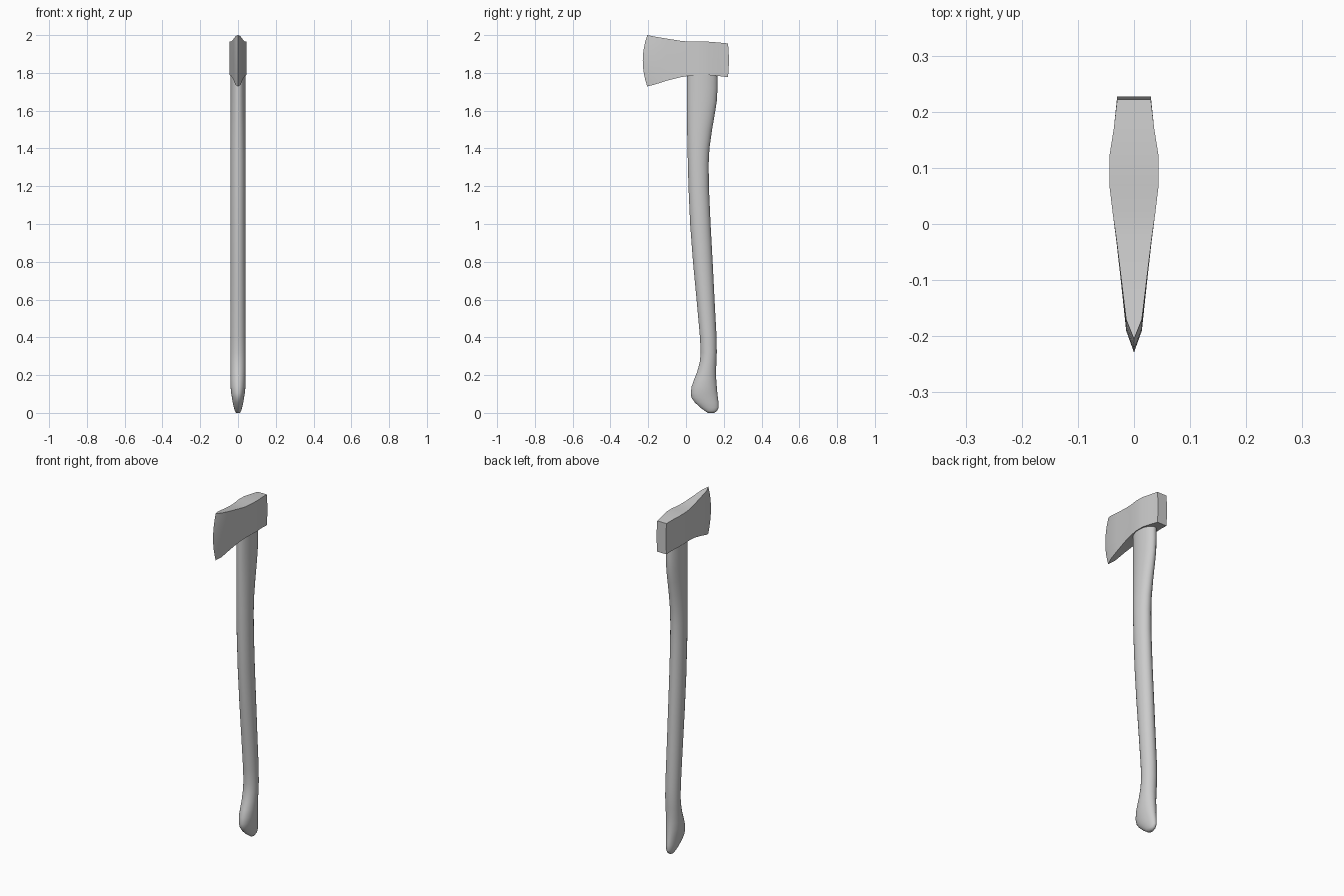
import bpy, bmesh, math


def finish(name, bm, angle):
    bmesh.ops.recalc_face_normals(bm, faces=bm.faces[:])
    mesh = bpy.data.meshes.new(name)
    bm.to_mesh(mesh)
    bm.free()
    ob = bpy.data.objects.new(name, mesh)
    bpy.context.collection.objects.link(ob)
    bpy.ops.object.select_all(action='DESELECT')
    bpy.context.view_layer.objects.active = ob
    ob.select_set(True)
    bpy.ops.object.shade_smooth_by_angle(angle=math.radians(angle))
    return ob


def loft(rings):
    # skin closed rings of equal size and cap both ends
    bm = bmesh.new()
    vs = [[bm.verts.new(p) for p in r] for r in rings]
    n = len(vs[0])
    for a, b in zip(vs, vs[1:]):
        for i in range(n):
            j = (i + 1) % n
            bm.faces.new((a[i], a[j], b[j], b[i]))
    bm.faces.new(vs[0])
    bm.faces.new(vs[-1])
    return bm


# Axe head: stations along y (y, edge bulge, half width, bottom z, top z)
ROWS = 8
stations = [
    (-0.205, 0.024, 0.0, 1.728, 2.0),
    (-0.170, 0.020, 0.014, 1.737, 1.993),
    (-0.100, 0.010, 0.0225, 1.759, 1.981),
    (-0.030, 0.004, 0.031, 1.777, 1.970),
    (0.020, 0.0, 0.038, 1.785, 1.965),
    (0.070, 0.0, 0.044, 1.788, 1.966),
    (0.120, 0.0, 0.044, 1.788, 1.965),
    (0.170, 0.0, 0.036, 1.784, 1.961),
    (0.222, -0.005, 0.030, 1.777, 1.956),
]
rings = []
for y, bulge, w, z0, z1 in stations:
    side = []
    for i in range(ROWS + 1):
        t = i / ROWS
        yy = y - bulge * (1 - (2 * t - 1) ** 2)
        side.append((w, yy, z0 + (z1 - z0) * t))
    rings.append(side + [(-x, yy, z) for x, yy, z in reversed(side)])
bm = loft(rings)
bmesh.ops.remove_doubles(bm, verts=bm.verts[:], dist=0.0001)
finish("axe_head", bm, 20)

# Handle: elliptical sections (z, front y, back y, half width)
sections = [
    (0.004, 0.115, 0.150, 0.010),
    (0.012, 0.098, 0.166, 0.017),
    (0.028, 0.076, 0.173, 0.022),
    (0.055, 0.047, 0.172, 0.028),
    (0.080, 0.029, 0.169, 0.032),
    (0.105, 0.025, 0.166, 0.036),
    (0.140, 0.030, 0.163, 0.040),
    (0.180, 0.044, 0.160, 0.040),
    (0.220, 0.060, 0.159, 0.040),
    (0.270, 0.073, 0.161, 0.040),
    (0.320, 0.078, 0.163, 0.040),
    (0.400, 0.074, 0.162, 0.040),
    (0.600, 0.056, 0.151, 0.040),
    (0.800, 0.037, 0.141, 0.040),
    (1.000, 0.022, 0.130, 0.040),
    (1.200, 0.013, 0.121, 0.040),
    (1.320, 0.010, 0.120, 0.040),
    (1.400, 0.008, 0.124, 0.040),
    (1.500, 0.006, 0.138, 0.040),
    (1.580, 0.005, 0.152, 0.040),
    (1.650, 0.004, 0.163, 0.040),
    (1.720, 0.004, 0.167, 0.040),
    (1.810, 0.004, 0.167, 0.040),
]
SIDES = 24
rings = []
for z, f, b, w in sections:
    c, r = (f + b) / 2, (b - f) / 2
    ring = []
    for i in range(SIDES):
        a = 2 * math.pi * i / SIDES
        # bottom ring dips to the ground
        ring.append((w * math.cos(a), c + r * math.sin(a), 0.0 if z < 0.005 else z))
    rings.append(ring)
finish("handle", loft(rings), 60)
